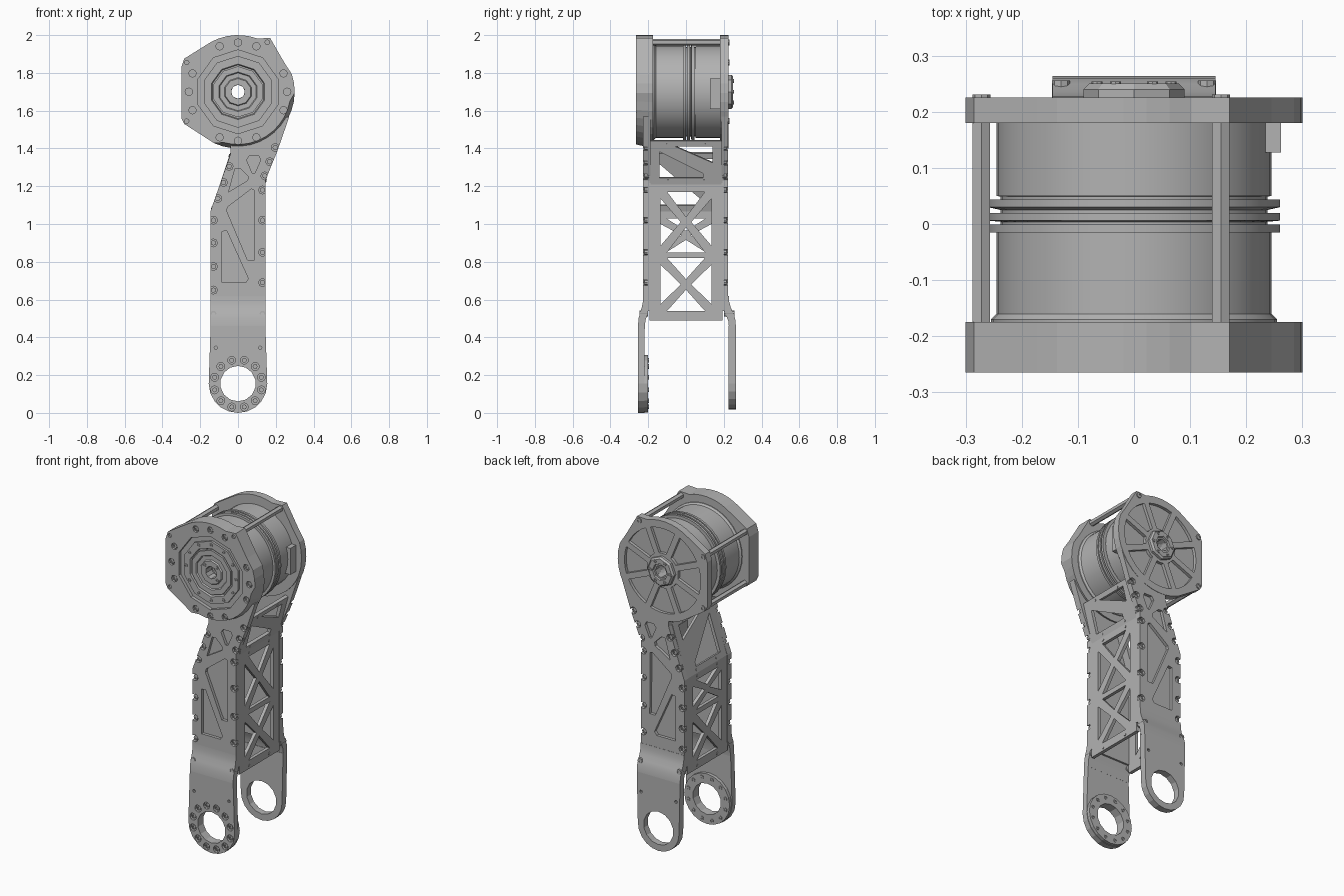
import bpy, bmesh
from math import sin, cos, pi, radians
from mathutils import Vector

if "Cube" in bpy.data.objects:
    bpy.data.objects.remove(bpy.data.objects["Cube"])

grey = bpy.data.materials.new("machined_grey")
grey.use_nodes = True
GREY = (0.45, 0.45, 0.45, 1)
grey.diffuse_color = GREY
grey.node_tree.nodes["Principled BSDF"].inputs["Base Color"].default_value = GREY

HUB = (0, 1.7)      # motor axis
EYE = (0, 0.155)    # lower pivot axis


def finish(name, bm, smooth=False):
    bmesh.ops.recalc_face_normals(bm, faces=bm.faces)
    mesh = bpy.data.meshes.new(name)
    bm.to_mesh(mesh)
    bm.free()
    mesh.materials.append(grey)
    if smooth:
        mesh.shade_smooth()
        mesh.set_sharp_from_angle(angle=radians(32))
    obj = bpy.data.objects.new(name, mesh)
    bpy.context.collection.objects.link(obj)
    return obj


def facing(s):
    """Frame for plates facing front (s=-1) or back (s=1); w is distance from the middle."""
    return lambda u, v, w: Vector((u, s * w, v))


def slab(bm, pts, w0, w1, frame, outer=None):
    """Prism between depths w0 and w1, optionally with a different outer outline."""
    a = [bm.verts.new(frame(u, v, w0)) for u, v in pts]
    b = [bm.verts.new(frame(u, v, w1)) for u, v in (outer or pts)]
    bm.faces.new(a)
    bm.faces.new(b[::-1])
    for i in range(len(a)):
        j = (i + 1) % len(a)
        bm.faces.new((a[j], a[i], b[i], b[j]))


def slabs(name, outlines, w0, w1, frame, smooth=False, outer=None):
    bm = bmesh.new()
    for pts in outlines:
        slab(bm, pts, w0, w1, frame, outer)
    return finish(name, bm, smooth)


def arc(c, r, a0, a1, n):
    return [(c[0] + r * cos(radians(a0 + (a1 - a0) * i / n)),
             c[1] + r * sin(radians(a0 + (a1 - a0) * i / n))) for i in range(n + 1)]


def disc(c, r, n=10):
    return arc(c, r, 90, 450, n)[:-1]


def around(c, r, angles):
    return [(c[0] + r * cos(radians(a)), c[1] + r * sin(radians(a))) for a in angles]


def cut(obj, outlines, w0, w1, frame):
    tool = slabs("cutter", outlines, w0, w1, frame)
    tool.hide_render = True
    mod = obj.modifiers.new("cut", "BOOLEAN")
    mod.operation, mod.object, mod.solver = "DIFFERENCE", tool, "EXACT"
    graph = bpy.context.evaluated_depsgraph_get()
    mesh = bpy.data.meshes.new_from_object(obj.evaluated_get(graph))
    obj.modifiers.clear()
    obj.data = mesh
    bpy.data.objects.remove(tool)


def lathe(name, profile, n, smooth=False):
    """Closed (radius, y) profile turned about the motor axis."""
    bm = bmesh.new()
    rings = []
    for k in range(n):
        a = pi / 2 + 2 * pi * k / n
        rings.append([bm.verts.new((r * cos(a), y, HUB[1] + r * sin(a))) for r, y in profile])
    for k in range(n):
        p, q = rings[k], rings[(k + 1) % n]
        for i in range(len(p)):
            j = (i + 1) % len(p)
            bm.faces.new((p[i], p[j], q[j], q[i]))
    return finish(name, bm, smooth)


def screws(name, spots, r, w0, w1, frame):
    ob = slabs(name, [disc(p, r, 8) for p in spots], w0, w1, frame)
    cut(ob, [disc(p, r * 0.5, 6) for p in spots], w1 - 0.004, w1 + 0.02, frame)


FRONT, BACK = facing(-1), facing(1)

# Head outline: round motor flange with three lugs for the posts
head = ([(-0.3, 1.83), (-0.285, 1.875)] + arc(HUB, 0.3, 125, 70, 7) +
        [(0.17, 1.985), (0.245, 1.855)] + arc(HUB, 0.3, 18, -115, 14) +
        [(-0.285, 1.53), (-0.3, 1.56)])
posts = [(-0.272, 1.855), (-0.272, 1.545), (0.155, 1.962)]
flange_bolts = around(HUB, 0.26, [0, 22, 68, 90, 112, 158, 180, 202, 248, 270, 292, 338])

# Front flange with bevelled lower right edge and stepped recess
bevelled = [(u * 0.93, 1.7 + (v - 1.7) * 0.93) if v < 1.66 and u > -0.1 else (u, v) for u, v in head]
front_flange = slabs("front_flange", [head], 0.175, 0.265, FRONT, outer=bevelled)
cut(front_flange, [disc(HUB, 0.222, 10)], 0.245, 0.3, FRONT)
cut(front_flange, [disc(HUB, 0.05, 12)], 0.1, 0.3, FRONT)
cut(front_flange, [disc(p, 0.02, 8) for p in flange_bolts] + [disc(p, 0.012, 8) for p in posts],
    0.253, 0.3, FRONT)
screws("flange_screws", flange_bolts, 0.014, 0.25, 0.26, FRONT)
lathe("output_ring", [(0.19, -0.24), (0.19, -0.258), (0.147, -0.258), (0.14, -0.24)], 10)
lathe("output_disc", [(0.135, -0.24), (0.135, -0.257), (0.105, -0.257), (0.1, -0.25), (0.075, -0.25),
                      (0.07, -0.258), (0.037, -0.258), (0.037, -0.2), (0.1, -0.2)], 10)
screws("output_screws", around(HUB, 0.167, range(0, 360, 30)), 0.01, 0.25, 0.261, FRONT)
screws("hub_screws", around(HUB, 0.055, [45, 140, 318]), 0.01, 0.25, 0.262, FRONT)

# Back flange with spoked pockets and a hub
back_flange = slabs("back_flange", [head], 0.18, 0.225, BACK)
cut(back_flange, [disc(HUB, 0.037, 12)], 0.1, 0.3, BACK)
pockets = [arc(HUB, 0.255, a - 18.5, a + 18.5, 5) + arc(HUB, 0.105, a + 13, a - 13, 2)
           for a in range(0, 360, 45)]
cut(back_flange, pockets, 0.207, 0.3, BACK)
lathe("back_hub", [(0.037, 0.2), (0.09, 0.2), (0.09, 0.24), (0.08, 0.25), (0.05, 0.25),
                   (0.047, 0.24), (0.037, 0.24)], 8)
screws("back_hub_screws", around(HUB, 0.066, range(0, 360, 60)), 0.01, 0.24, 0.254, BACK)
screws("back_post_screws", posts, 0.016, 0.22, 0.231, BACK)

# Motor barrel with cooling fins, posts and connector
barrel = [(0.037, -0.18), (0.255, -0.18), (0.255, -0.17), (0.245, -0.16), (0.245, -0.015)]
for y in (-0.015, 0.006, 0.03):
    barrel += [(0.26, y), (0.26, y + 0.014), (0.238, y + 0.014), (0.238, y + 0.019)]
barrel += [(0.245, 0.05), (0.245, 0.185), (0.037, 0.185)]
lathe("motor_barrel", barrel, 36, smooth=True)
slabs("flange_posts", [disc(p, 0.018, 6) for p in posts], -0.18, 0.185, BACK)
slabs("connector", [[(0.2, 1.61), (0.262, 1.61), (0.262, 1.77), (0.2, 1.77)]], 0.127, 0.182, BACK)

# Link side plates with pockets and notched screw seats
neck = [(-0.04, 1.42), (-0.04, 1.37), (-0.145, 1.07), (-0.145, 0.54), (0.145, 0.54), (0.145, 1.23),
        (0.21, 1.39), (0.272, 1.57), (0.24, 1.56), (0.1, 1.44)]
neck_pockets = [[(0.045, 1.34), (0.06, 1.36), (0.11, 1.36), (0.12, 1.34), (0.09, 1.27), (0.075, 1.27)],
                [(-0.05, 1.17), (0.05, 1.23), (0.055, 1.25), (0.01, 1.295), (-0.015, 1.295)],
                [(-0.06, 1.07), (-0.055, 1.09), (0.07, 1.185), (0.085, 1.18), (0.087, 0.81), (0.05, 0.81)],
                [(-0.085, 0.96), (-0.06, 0.965), (0.055, 0.71), (0.04, 0.69), (-0.085, 0.69)]]
seats = ([(-0.13, z) for z in (0.65, 0.775, 0.9, 1.02)] + [(-0.107, 1.135), (-0.077, 1.22), (-0.047, 1.305)] +
         [(0.13, z) for z in (0.69, 0.85, 1.02, 1.18)] + [(0.142, 1.255), (0.168, 1.33), (0.197, 1.405)])
low_seats = [(-0.13, 0.525), (0.13, 0.525)]

# Bend from link plate out to the fork arm, as a (y, z) profile swept across x
sweep = lambda s: (lambda u, v, w: Vector((w, s * u, v)))


def bend(out):
    step = out - 0.227
    curve = [(0, 0.62), (0.04, 0.59), (0.25, 0.56), (0.6, 0.53), (0.9, 0.5), (1, 0.46)]
    return [(0.227 + step * t, z) for t, z in curve] + [(0.227 + step * t - 0.036, z - 0.015) for t, z in curve[::-1]]


for side, fr, s, top in (("front", FRONT, -1, 0.227), ("back", BACK, 1, 0.223)):
    plate = slabs(side + "_link_plate", [neck], 0.188, top, fr)
    cut(plate, neck_pockets, top - 0.018, 0.3, fr)
    cut(plate, [disc(p, 0.021, 8) for p in seats], top - 0.022, 0.3, fr)
    screws(side + "_link_screws", seats, 0.014, top - 0.03, top - 0.008, fr)
    outer_y = 0.254 if s < 0 else 0.264
    slabs(side + "_fork_bend", [bend(outer_y)], -0.145, 0.145, sweep(s), smooth=True)
    screws(side + "_bend_screws", low_seats, 0.016, 0.2, outer_y - 0.008, fr)

# Fork arms: front one has a bolted boss, back one is a plain ring
arm_top = [(0.145, 0.46), (-0.145, 0.46)]
front_arm = slabs("front_fork_arm", [arc(EYE, 0.155, 180, 360, 10) + arm_top], 0.219, 0.254, FRONT)
boss = slabs("front_fork_boss", [disc(EYE, 0.152, 20)], 0.2, 0.225, FRONT)
eye_bolts = around(EYE, 0.128, range(15, 360, 30))
for ob in (front_arm, boss):
    cut(ob, [disc(EYE, 0.094, 14)], 0.1, 0.3, FRONT)
cut(front_arm, [disc(p, 0.021, 10) for p in eye_bolts] +
    [disc((x, 0.345), 0.009, 8) for x in (-0.117, 0.117)], 0.238, 0.3, FRONT)
screws("eye_screws", eye_bolts, 0.013, 0.23, 0.246, FRONT)
screws("eye_inner_screws", eye_bolts, 0.012, -0.21, -0.196, BACK)
back_arm = slabs("back_fork_arm", [arc(EYE, 0.138, 180, 360, 10) + arm_top], 0.224, 0.264, BACK)
cut(back_arm, [disc(EYE, 0.1, 14)], 0.1, 0.3, BACK)
cut(back_arm, [disc((x, 0.345), 0.009, 8) for x in (-0.117, 0.117)], 0.25, 0.3, BACK)


# Lattice panels closing the left and right of the link
def cross(z0, z1, a=0.135, g=0.035):
    m, h = (z0 + z1) / 2, (z1 - z0) / 2
    tall = [(a, m - h + g), (a, m + h - g), (g * 0.8, m)]
    wide = [(a - g, m + h), (g - a, m + h), (0, m + g * 0.8)]
    return [tall, [(-u, v) for u, v in tall], wide, [(u, 2 * m - v) for u, v in wide]]


def braces(t):
    return [[(-0.06, t - 0.03), (0.14, t - 0.03), (0.14, t - 0.12)],
            [(-0.14, t - 0.06), (-0.14, 0.035), (0.09, 0.035), (0.09, 0.06)]]


def panel(name, p0, p1, side, windows):
    p0, p1 = Vector(p0), Vector(p1)
    length = (p1 - p0).length
    d = (p1 - p0) / length

    def frame(u, v, w):
        x, z = p0 + d * v + side * w * Vector((d.y, -d.x))
        return Vector((x, u, z))
    ob = slabs(name, [[(-0.192, 0), (0.192, 0), (0.192, length), (-0.192, length)]], -0.02, 0, frame)
    cut(ob, windows(length), -0.1, 0.1, frame)
    rivets = [(y, v) for y in (-0.095, 0.095) for v in (0.018, length - 0.018)]
    slabs(name + "_rivets", [disc(p, 0.008, 8) for p in rivets], -0.005, 0.003, frame)


panel("left_lattice", (0.143, 0.49), (0.143, 1.21), 1, lambda t: cross(0.05, 0.33) + cross(0.36, t - 0.04))
panel("left_upper_lattice", (0.143, 1.21), (0.205, 1.44), 1, braces)
panel("right_lattice", (-0.143, 0.49), (-0.143, 1.07), -1, lambda t: cross(0.05, 0.33) + cross(0.36, t - 0.04, g=0.03))
panel("right_upper_lattice", (-0.143, 1.07), (-0.04, 1.38), -1, braces)
